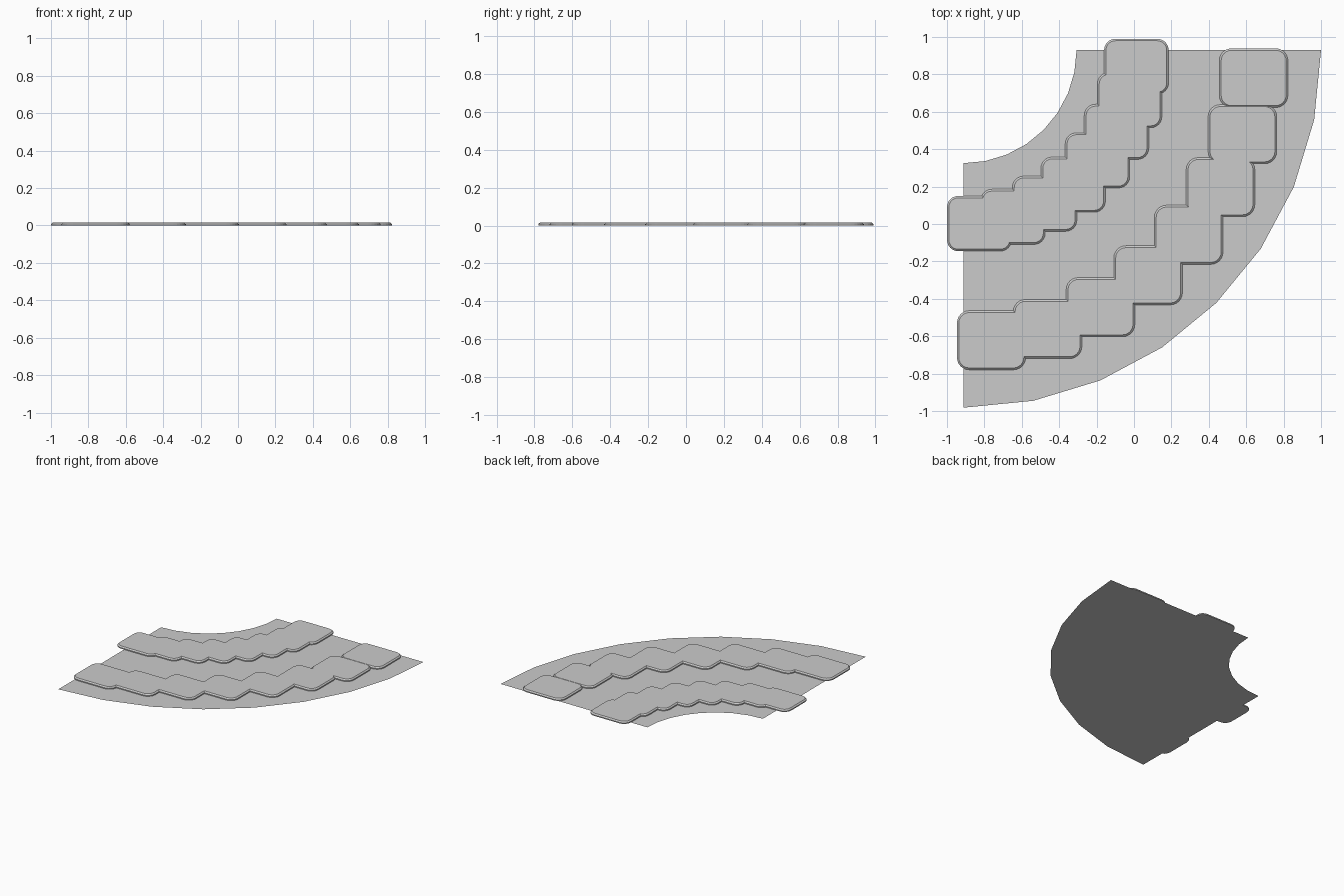
import bpy, bmesh
from math import sin, cos, pi, radians

if "Cube" in bpy.data.objects:
    bpy.data.objects.remove(bpy.data.objects["Cube"])

STEPS = 8


def finish(bm, name):
    bmesh.ops.recalc_face_normals(bm, faces=bm.faces)
    mesh = bpy.data.meshes.new(name)
    bm.to_mesh(mesh)
    bm.free()
    obj = bpy.data.objects.new(name, mesh)
    bpy.context.collection.objects.link(obj)
    return obj


def rounded_rect(cx, cy, w, h, r, inset=0.0, seg=6):
    """Counter-clockwise outline of a rounded rectangle."""
    pts = []
    for k, (sx, sy) in enumerate([(1, 1), (-1, 1), (-1, -1), (1, -1)]):
        ox, oy = cx + sx * (w / 2 - r), cy + sy * (h / 2 - r)
        for i in range(seg + 1):
            a = (k + i / seg) * pi / 2
            pts.append((ox + (r - inset) * cos(a), oy + (r - inset) * sin(a)))
    return pts


def add_slab(bm, cx, cy, w, h, r):
    """Thin rounded slab with a chamfered top rim."""
    rings = []
    for z, inset in [(0, 0), (0.008, 0), (0.017, 0.01)]:
        rings.append([bm.verts.new((x, y, z))
                      for x, y in rounded_rect(cx, cy, w, h, r, inset)])
    for low, high in zip(rings, rings[1:]):
        n = len(low)
        for i in range(n):
            j = (i + 1) % n
            bm.faces.new((low[i], low[j], high[j], high[i]))
    bm.faces.new(rings[0][::-1])
    bm.faces.new(rings[-1])


def slab_row(name, cx, cy, radius, w, h, r):
    """Axis-aligned slabs stepped along a quarter arc."""
    bm = bmesh.new()
    for i in range(STEPS):
        a = radians(90 / STEPS * (i + 0.5))
        add_slab(bm, cx + radius * sin(a), cy - radius * cos(a), w, h, r)
    return finish(bm, name)


# Flat quarter-ring base sheet
bm = bmesh.new()
arcs = []
for radius in (0.605, 1.912):
    arcs.append([bm.verts.new((-0.912 + radius * sin(a), 0.93 - radius * cos(a), 0))
                 for a in (i * pi / 2 / STEPS for i in range(STEPS + 1))])
inner, outer = arcs
for i in range(STEPS):
    bm.faces.new((inner[i], outer[i], outer[i + 1], inner[i + 1]))
base = finish(bm, "curved_base")
if base.data.polygons[0].normal.z < 0:
    base.data.flip_normals()

# Two stepped rows of slabs
slab_row("inner_slab_row", -0.919, 0.934, 0.936, 0.345, 0.295, 0.06)
slab_row("outer_slab_row", -0.916, 0.934, 1.563, 0.367, 0.316, 0.065)
